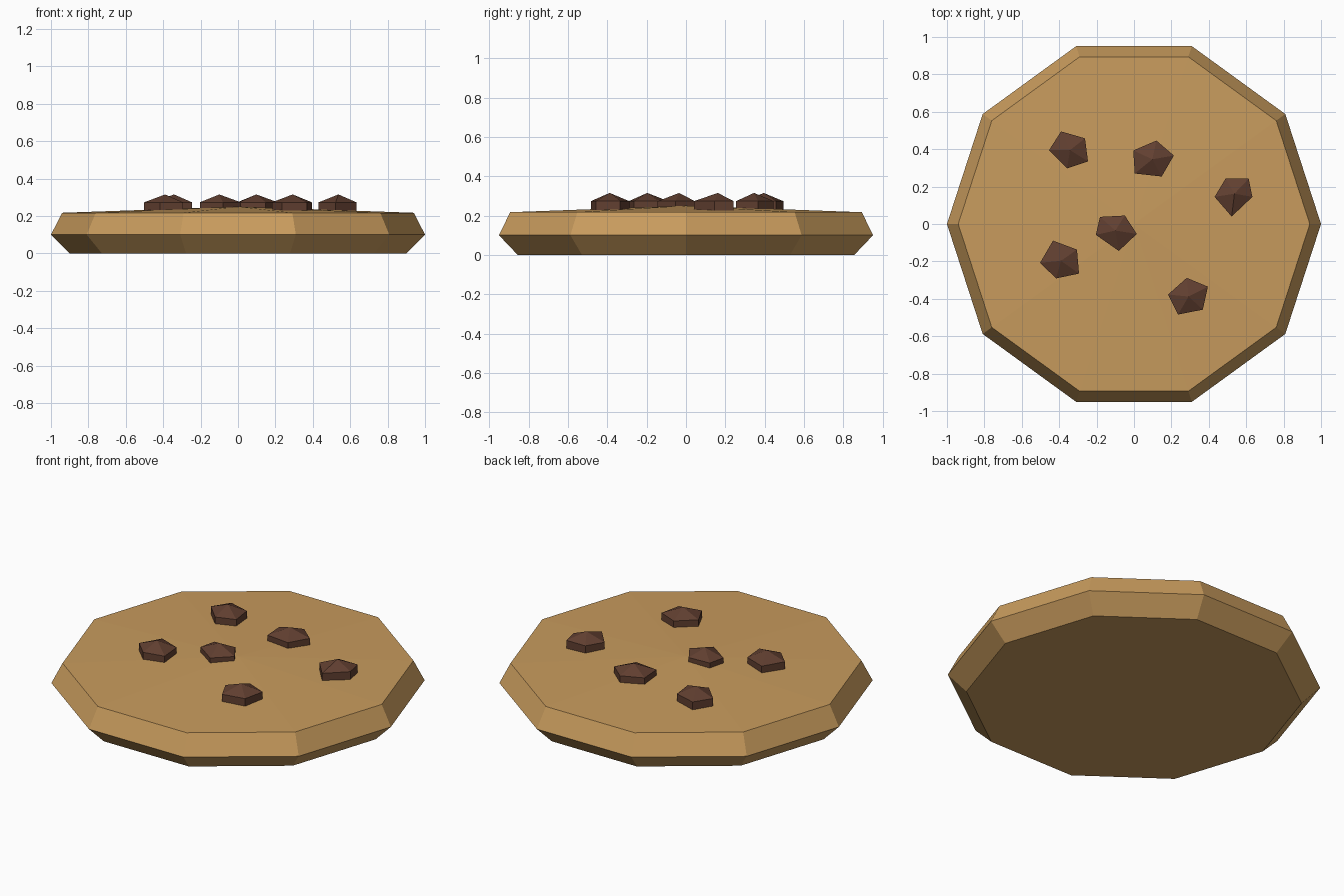
import bpy
import math

if "Cube" in bpy.data.objects:
    bpy.data.objects.remove(bpy.data.objects["Cube"])


def material(name, color):
    m = bpy.data.materials.new(name)
    m.diffuse_color = color
    m.use_nodes = True
    m.node_tree.nodes["Principled BSDF"].inputs["Base Color"].default_value = m.diffuse_color
    return m


def loft(name, rings, apex, mat):
    """Flat-faced solid: flat bottom, stacked rings, fan of triangles to an apex."""
    n = len(rings[0])
    verts = [p for ring in rings for p in ring] + [apex]
    faces = [tuple(reversed(range(n)))]
    for r in range(len(rings) - 1):
        for i in range(n):
            j = (i + 1) % n
            faces.append((r * n + i, r * n + j, (r + 1) * n + j, (r + 1) * n + i))
    last = (len(rings) - 1) * n
    for i in range(n):
        faces.append((last + i, last + (i + 1) % n, len(verts) - 1))
    mesh = bpy.data.meshes.new(name)
    mesh.from_pydata(verts, [], faces)
    mesh.materials.append(mat)
    obj = bpy.data.objects.new(name, mesh)
    bpy.context.collection.objects.link(obj)
    return obj


dough = material("dough", (0.58, 0.33, 0.11, 1))
chocolate = material("chocolate", (0.12, 0.05, 0.03, 1))

# Ten-sided biscuit with chamfered rim and slightly domed top
profile = [(0.90, 0.0), (1.0, 0.10), (0.94, 0.217)]
rings = [[(r * math.cos(i * math.tau / 10), r * math.sin(i * math.tau / 10), z)
          for i in range(10)] for r, z in profile]
loft("biscuit", rings, (0, 0, 0.25), dough)

# Uneven five-sided chips: centre, then corner offsets (clockwise from the left)
chips = [
    ((-0.342, 0.395), [(-.112, 0), (-.048, .10), (.08, .063), (.096, -.06), (-.016, -.098)]),
    ((0.098, 0.346), [(-.102, .047), (.022, .10), (.115, .02), (.05, -.092), (-.094, -.076)]),
    ((0.537, 0.162), [(-.106, -.017), (-.048, .08), (.076, .08), (.096, -.017), (-.015, -.122)]),
    ((-0.10, -0.035), [(-.104, -.023), (-.082, .073), (.051, .08), (.115, -.018), (.019, -.109)]),
    ((-0.39, -0.197), [(-.112, -.01), (-.043, .108), (.085, .06), (.096, -.068), (-.027, -.094)]),
    ((0.292, -0.388), [(-.11, .011), (-.01, .10), (.103, .053), (.076, -.07), (-.057, -.096)]),
]
for k, ((cx, cy), corners) in enumerate(chips, 1):
    outline = [(cx + x, cy + y) for x, y in reversed(corners)]
    rings = [[(x, y, z) for x, y in outline] for z in (0.20, 0.273)]
    loft(f"chocolate_chip_{k}", rings, (cx, cy, 0.315), chocolate)
